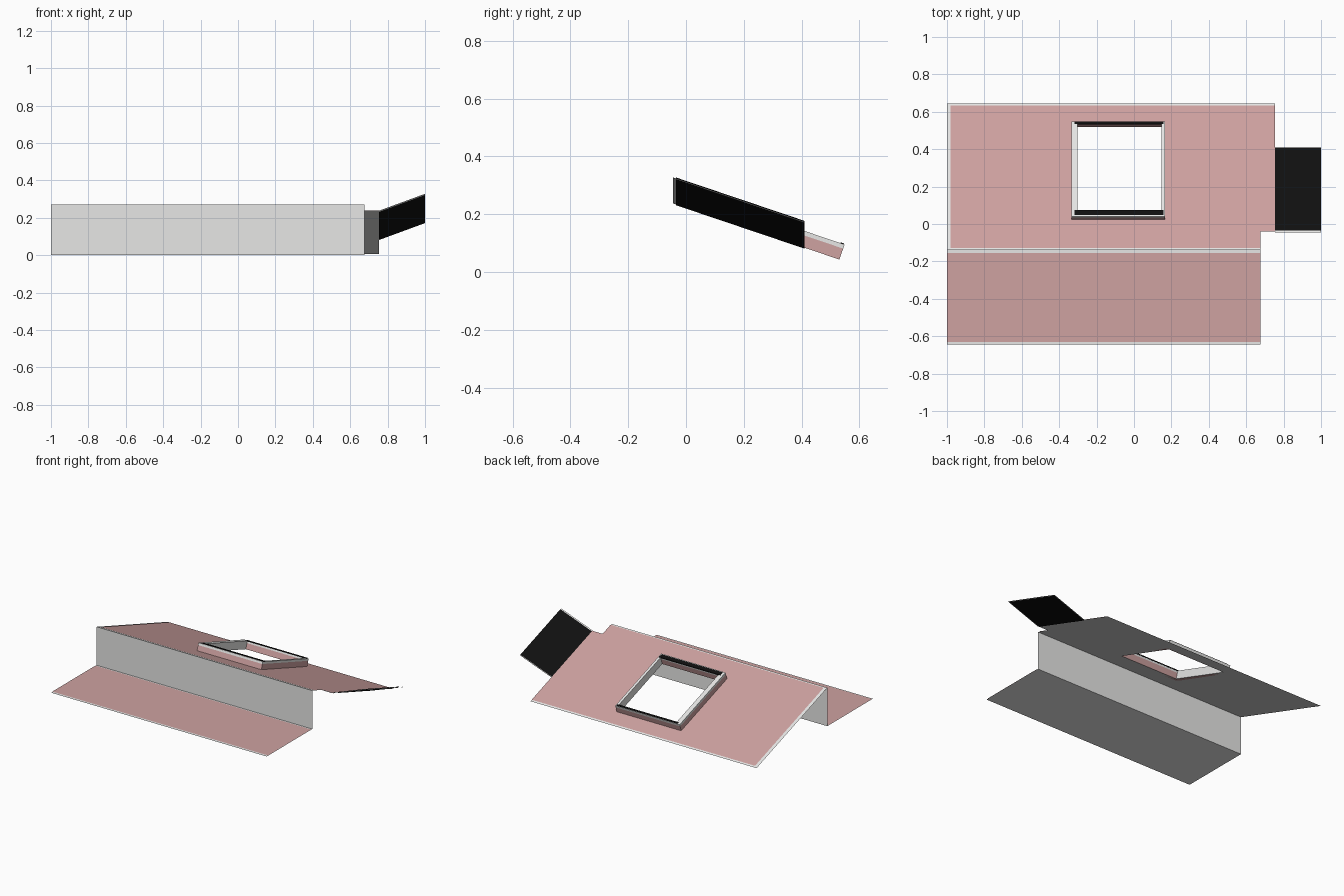
import bpy, bmesh, math
from mathutils import Matrix, Vector

if "Cube" in bpy.data.objects:
    bpy.data.objects.remove(bpy.data.objects["Cube"])


def material(name, rgb):
    m = bpy.data.materials.new(name)
    m.use_nodes = True
    col = (*rgb, 1)
    m.diffuse_color = col
    bsdf = next(n for n in m.node_tree.nodes if n.type == 'BSDF_PRINCIPLED')
    bsdf.inputs["Base Color"].default_value = col
    return m


white = material("off_white", (0.8, 0.8, 0.79))
pink = material("dusty_pink", (0.62, 0.36, 0.355))
black = material("black", (0.005, 0.005, 0.005))

# Roof frame: x across, s down the slope, h out of the slope
RIDGE_Y, RIDGE_Z, LAYER = -0.14, 0.27, 0.003
ANGLE = math.atan2(0.265, 0.785)
ROOF = Matrix.Translation((0, RIDGE_Y, RIDGE_Z)) @ Matrix.Rotation(-ANGLE, 4, 'X')
LENGTH = 0.8285


def finish(name, bm, mat):
    me = bpy.data.meshes.new(name)
    bm.to_mesh(me)
    bm.free()
    me.materials.append(mat)
    ob = bpy.data.objects.new(name, me)
    bpy.context.collection.objects.link(ob)
    return ob


def sheet(name, mat, xs, vs, place, skip=lambda x, v: False):
    """Thin surface made of grid cells, leaving out the skipped ones."""
    bm = bmesh.new()
    pts = [[bm.verts.new(place(x, v)) for v in vs] for x in xs]
    for i in range(len(xs) - 1):
        for j in range(len(vs) - 1):
            if not skip((xs[i] + xs[i + 1]) / 2, (vs[j] + vs[j + 1]) / 2):
                bm.faces.new((pts[i][j], pts[i + 1][j],
                              pts[i + 1][j + 1], pts[i][j + 1]))
    loose = [v for v in bm.verts if not v.link_faces]
    bmesh.ops.delete(bm, geom=loose, context='VERTS')
    return finish(name, bm, mat)


def bar(name, mat, x, s, h):
    """Box aligned with the roof slope."""
    bm = bmesh.new()
    bmesh.ops.create_cube(bm, size=1)
    lo, hi = Vector((x[0], s[0], h[0])), Vector((x[1], s[1], h[1]))
    for v in bm.verts:
        v.co = ROOF @ ((lo + hi) / 2 + v.co * (hi - lo))
    return finish(name, bm, mat)


# Lower deck and upright wall
LEFT, WALL_END, ROOF_END = -1, 0.675, 0.755
sheet("deck_base", white, [LEFT, WALL_END], [-0.645, RIDGE_Y],
      lambda x, y: (x, y, 0))
sheet("deck_covering", pink, [LEFT, WALL_END], [-0.632, -0.155],
      lambda x, y: (x, y, LAYER))
sheet("upright_wall", white, [LEFT, WALL_END], [0, RIDGE_Z],
      lambda x, z: (x, RIDGE_Y, z))

# Sloping roof with a notched corner and a skylight opening
HOLE_X, HOLE_S = (-0.305, 0.15), (0.205, 0.695)
NOTCH = 0.1055


def cut_out(x, s):
    in_hole = HOLE_X[0] < x < HOLE_X[1] and HOLE_S[0] < s < HOLE_S[1]
    return in_hole or (x > WALL_END and s < NOTCH)


sheet("roof_base", white, [LEFT, *HOLE_X, WALL_END, ROOF_END],
      [0, NOTCH, *HOLE_S, LENGTH], lambda x, s: ROOF @ Vector((x, s, 0)), cut_out)
sheet("roof_covering", pink, [LEFT + 0.02, *HOLE_X, WALL_END, ROOF_END],
      [0.012, NOTCH, *HOLE_S, LENGTH - 0.013],
      lambda x, s: ROOF @ Vector((x, s, LAYER)), cut_out)

# Skylight curb: pink walls, white liners and cap, black strips on the ends
OUT_X, OUT_S = (-0.335, 0.165), (0.171, 0.708)
CURB, TOP = 0.04, 0.055
for i, side in enumerate(("right", "left")):
    x = sorted((OUT_X[i], HOLE_X[i]))
    bar(f"curb_{side}", pink, x, OUT_S, (0, CURB))
    bar(f"cap_{side}", white, x, OUT_S, (CURB, TOP))
    sign = 1 if i == 0 else -1
    liner = sorted((HOLE_X[i], HOLE_X[i] + sign * LAYER))
    bar(f"liner_{side}", white, liner, HOLE_S, (0, TOP))
for i, end in enumerate(("front", "back")):
    s = sorted((OUT_S[i], HOLE_S[i]))
    bar(f"curb_{end}", pink, HOLE_X, s, (0, CURB))
    bar(f"cap_{end}", white, HOLE_X, s, (CURB, TOP))
    strip = (s[0] + 0.008, s[1] + 0.002) if i == 0 else (s[0] - 0.002, s[1] - 0.002)
    bar(f"cap_strip_{end}", black, (HOLE_X[0] - 0.012, HOLE_X[1] + 0.008),
        strip, (TOP - 0.004, TOP + LAYER))


# Tilted side panel with a white front edge, black on both faces
def on_panel(offset):
    rise = 0.09 / (1 - ROOF_END)
    return lambda x, y: (x, y, RIDGE_Z - math.tan(ANGLE) * (y - RIDGE_Y)
                         + rise * (x - ROOF_END) + offset)


sheet("panel_core", white, [ROOF_END, 1], [-0.045, 0.41], on_panel(0))
for face, offset in (("top", LAYER), ("underside", -LAYER)):
    sheet(f"panel_{face}", black, [ROOF_END, 1], [-0.034, 0.41], on_panel(offset))
